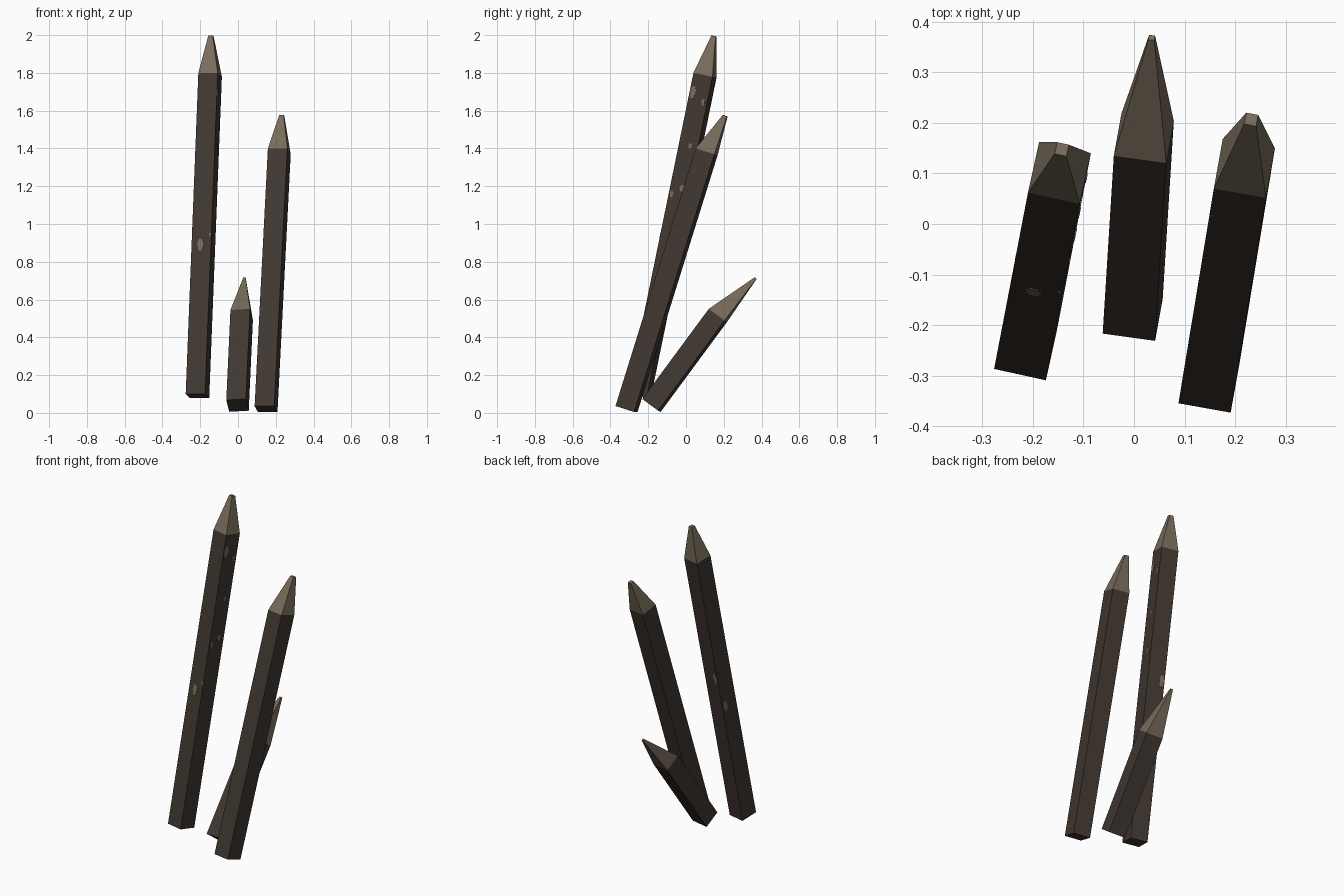
import bpy, bmesh, math
from mathutils import Vector

if "Cube" in bpy.data.objects:
    bpy.data.objects.remove(bpy.data.objects["Cube"])


def material(name, rgb):
    m = bpy.data.materials.new(name)
    m.diffuse_color = (*rgb, 1)
    m.use_nodes = True
    m.node_tree.nodes["Principled BSDF"].inputs["Base Color"].default_value = m.diffuse_color
    return m


BARK = material("dark weathered wood", (0.052, 0.039, 0.031))
CUT = material("pale cut wood", (0.188, 0.150, 0.104))
WIDTH = 0.105


def finish(name, bm, mats):
    bmesh.ops.recalc_face_normals(bm, faces=bm.faces)
    mesh = bpy.data.meshes.new(name)
    bm.to_mesh(mesh)
    bm.free()
    for m in mats:
        mesh.materials.append(m)
    ob = bpy.data.objects.new(name, mesh)
    bpy.context.collection.objects.link(ob)
    return ob


def stake(name, corner, shoulder, across, tip, tip_half):
    """Square post from its front-left bottom corner, with a tapered point."""
    corner, tip = Vector(corner), Vector(tip)
    shaft = Vector(shoulder) - corner
    axis = shaft.normalized()
    u = Vector(across)
    u = (u - axis * u.dot(axis)).normalized()
    v = axis.cross(u)
    centre = corner + (u + v) * WIDTH / 2

    bm = bmesh.new()
    rings = []
    for c, h in ((centre, WIDTH / 2), (centre + shaft, WIDTH / 2), (tip, tip_half)):
        rings.append([bm.verts.new(c + u * (sx * h) + v * (sy * h))
                      for sx, sy in ((-1, -1), (1, -1), (1, 1), (-1, 1))])
    bm.faces.new(rings[0])
    bm.faces.new(rings[2]).material_index = 1
    for level in range(2):
        lo, hi = rings[level], rings[level + 1]
        for i in range(4):
            j = (i + 1) % 4
            f = bm.faces.new((lo[i], lo[j], hi[j], hi[i]))
            f.material_index = level  # shaft is dark, point is pale
    finish(name, bm, (BARK, CUT))
    return centre, shaft, u, v


# Three leaning stakes
tall = stake("tall_stake", (-0.277, -0.287, 0.10), (-0.210, 0.062, 1.80),
             (0.10, -0.022, 0), (-0.143, 0.148, 1.995), 0.012)
stake("middle_stake", (0.088, -0.355, 0.036), (0.158, 0.070, 1.40),
      (0.10, -0.018, 0), (0.232, 0.207, 1.573), 0.012)
stake("short_stake", (-0.062, -0.217, 0.068), (-0.040, 0.135, 0.545),
      (0.10, -0.018, 0), (0.035, 0.369, 0.714), 0.006)

# Worn chips on the tall stake: face, height fraction, sideways shift, half width, half height
centre, shaft, u, v = tall
faces = {"front": (-v, u), "right": (u, v), "back": (v, -u), "left": (-u, -v)}
chips = [("front", 0.465, -0.004, 0.018, 0.037),
         ("front", 0.495, 0.046, 0.005, 0.012),
         ("right", 0.942, -0.034, 0.016, 0.038),
         ("right", 0.918, 0.030, 0.010, 0.020),
         ("right", 0.780, 0.010, 0.011, 0.015),
         ("right", 0.648, 0.012, 0.014, 0.020),
         ("right", 0.625, -0.036, 0.010, 0.020),
         ("back", 0.550, 0.034, 0.017, 0.038),
         ("left", 0.440, -0.030, 0.017, 0.036)]
bm = bmesh.new()
axis = shaft.normalized()
for side, t, shift, hw, hh in chips:
    out, along = faces[side]
    mid = centre + shaft * t + out * WIDTH / 2 + along * shift
    rings = [[bm.verts.new(mid + out * d
                           + along * (hw * math.cos(math.radians(a)))
                           + axis * (hh * math.sin(math.radians(a))))
              for a in (10, 65, 115, 170, 240, 300)] for d in (-0.002, 0.002)]
    bm.faces.new(rings[0])
    bm.faces.new(rings[1])
    for i in range(6):
        j = (i + 1) % 6
        bm.faces.new((rings[0][i], rings[0][j], rings[1][j], rings[1][i]))
finish("worn_chips", bm, (CUT,))
